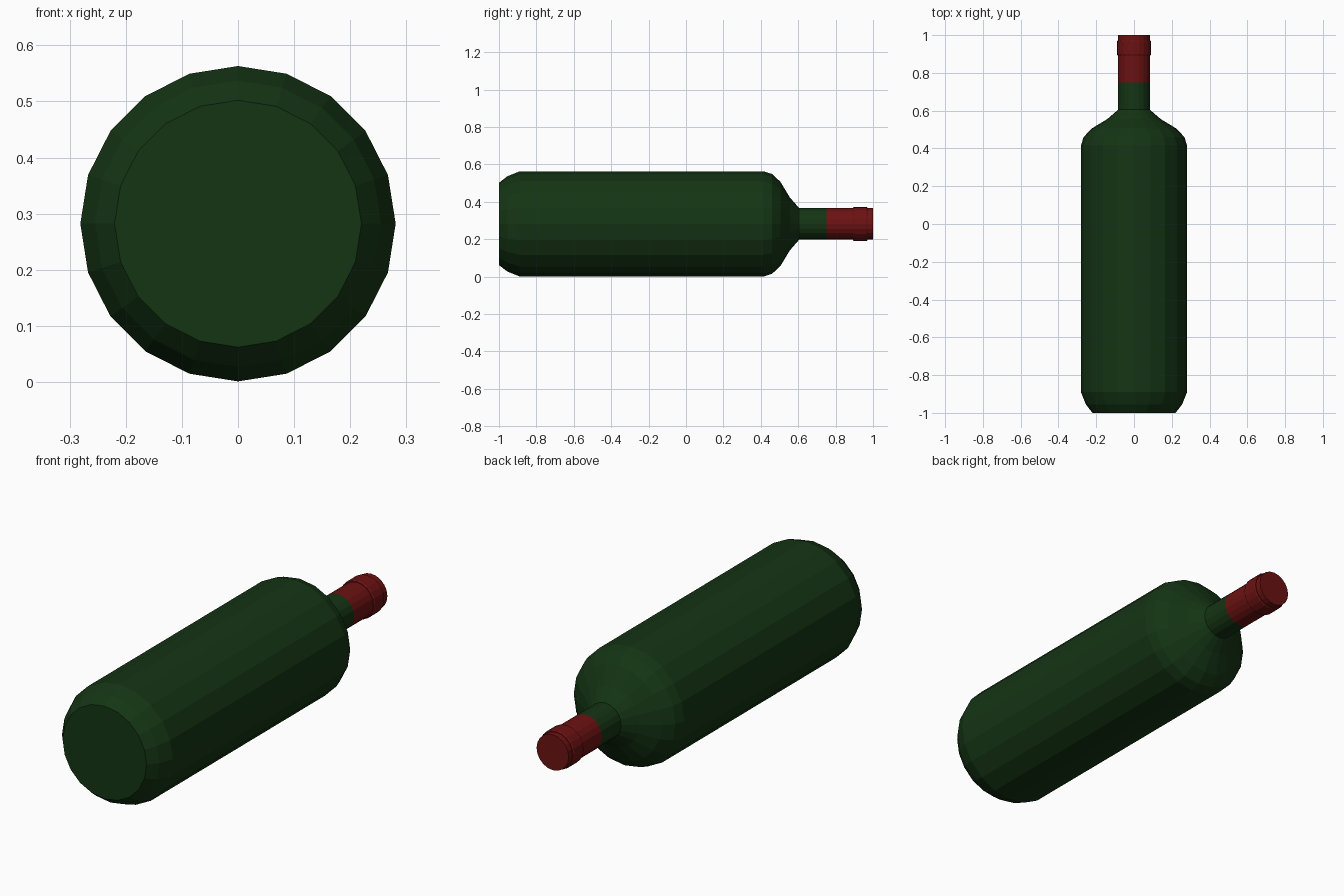
import bpy, bmesh, math

if "Cube" in bpy.data.objects:
    bpy.data.objects.remove(bpy.data.objects["Cube"])

SIDES = 20
AXIS_Z = 0.282


def material(name, rgb):
    m = bpy.data.materials.new(name)
    m.diffuse_color = (*rgb, 1)
    m.use_nodes = True
    m.node_tree.nodes["Principled BSDF"].inputs["Base Color"].default_value = m.diffuse_color
    return m


def lathe(name, profile, mat):
    """Revolve (y, radius) pairs around the lying axis and cap both ends."""
    bm = bmesh.new()
    rings = []
    for y, r in profile:
        ring = []
        for i in range(SIDES):
            a = 2 * math.pi * i / SIDES
            ring.append(bm.verts.new((r * math.sin(a), y, AXIS_Z + r * math.cos(a))))
        rings.append(ring)
    for lo, hi in zip(rings, rings[1:]):
        for i in range(SIDES):
            j = (i + 1) % SIDES
            bm.faces.new((lo[i], lo[j], hi[j], hi[i]))
    bm.faces.new(rings[0])
    bm.faces.new(rings[-1])
    bmesh.ops.recalc_face_normals(bm, faces=bm.faces)
    mesh = bpy.data.meshes.new(name)
    bm.to_mesh(mesh)
    bm.free()
    mesh.materials.append(mat)
    obj = bpy.data.objects.new(name, mesh)
    bpy.context.collection.objects.link(obj)
    return obj


green = material("green_glass", (0.007, 0.035, 0.007))
red = material("red_foil", (0.15, 0.006, 0.006))

# glass body: chamfered base, straight wall, rounded shoulder, neck
lathe("glass_bottle", [
    (-1.0, 0.22), (-0.955, 0.255), (-0.89, 0.281),
    (0.415, 0.281), (0.46, 0.267), (0.505, 0.225),
    (0.555, 0.142), (0.605, 0.084), (0.75, 0.084)], green)

# foil sleeve over the mouth
lathe("neck_foil", [(0.75, 0.084), (1.0, 0.084)], red)

# raised lip ring with softened edges
lathe("lip_ring", [
    (0.892, 0.082), (0.892, 0.087), (0.898, 0.091),
    (0.965, 0.091), (0.971, 0.087), (0.971, 0.082)], red)
